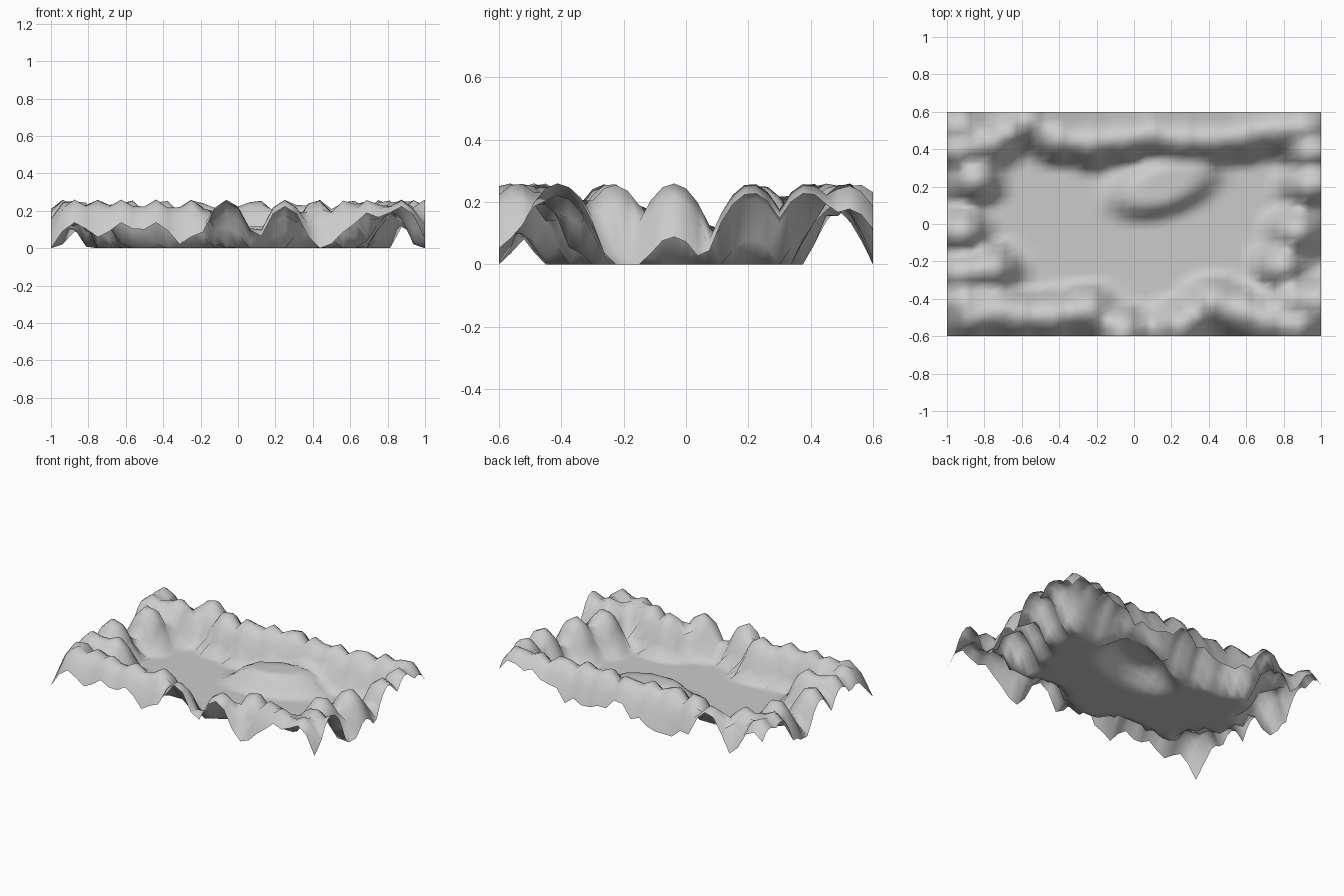
import bpy, bmesh

if "Cube" in bpy.data.objects:
    bpy.data.objects.remove(bpy.data.objects["Cube"])

SEG = 32            # grid divisions each way
PEAK, RADIUS = 0.26, 0.16

# centres of the rounded hills forming the rim
BACK = [(-.93, .52), (-.76, .44), (-.58, .55), (-.40, .46), (-.23, .44), (-.06, .46),
        (.10, .49), (.26, .46), (.43, .46), (.60, .48), (.76, .51), (.91, .52)]
LEFT = [(-.93, .40), (-.85, .24), (-.92, -.04), (-.76, -.24), (-.92, -.26), (-.90, -.42)]
FRONT = [(-.87, -.49), (-.74, -.46), (-.62, -.49), (-.44, -.49), (-.25, -.46), (-.06, -.57),
         (.25, -.54), (.42, -.42), (.58, -.47), (.70, -.517), (.87, -.54)]
RIGHT = [(.85, -.40), (1.0, -.41), (.79, -.23), (.87, -.04), (.945, .21), (.945, .39)]
HILLS = BACK + LEFT + FRONT + RIGHT


def dome(x, y):
    """Rounded hill: 1 at the centre, falling to 0 at distance 1."""
    return max(0.0, 1 - x * x - y * y)


def height(x, y):
    z = PEAK * max(dome((x - hx) / RADIUS, (y - hy) / RADIUS) for hx, hy in HILLS)
    # low flat-topped mound inside the basin, slightly tilted
    u, v = x - 0.16, y - 0.21 - 0.25 * (x - 0.16)
    mound = min(0.115, 0.22 * dome(u / 0.34, v / 0.19) ** 1.5)
    return max(z, mound)


# terrain sheet
bm = bmesh.new()
bmesh.ops.create_grid(bm, x_segments=SEG, y_segments=SEG, size=1.0)
for v in bm.verts:
    v.co.y *= 0.6
    v.co.z = height(v.co.x, v.co.y)
for f in bm.faces:
    f.smooth = True
mesh = bpy.data.meshes.new("terrain")
bm.to_mesh(mesh)
bm.free()

mat = bpy.data.materials.new("light grey")
mat.diffuse_color = (0.6, 0.6, 0.6, 1)
mat.use_nodes = True
mat.node_tree.nodes["Principled BSDF"].inputs["Base Color"].default_value = mat.diffuse_color
mesh.materials.append(mat)
bpy.context.collection.objects.link(bpy.data.objects.new("terrain", mesh))
